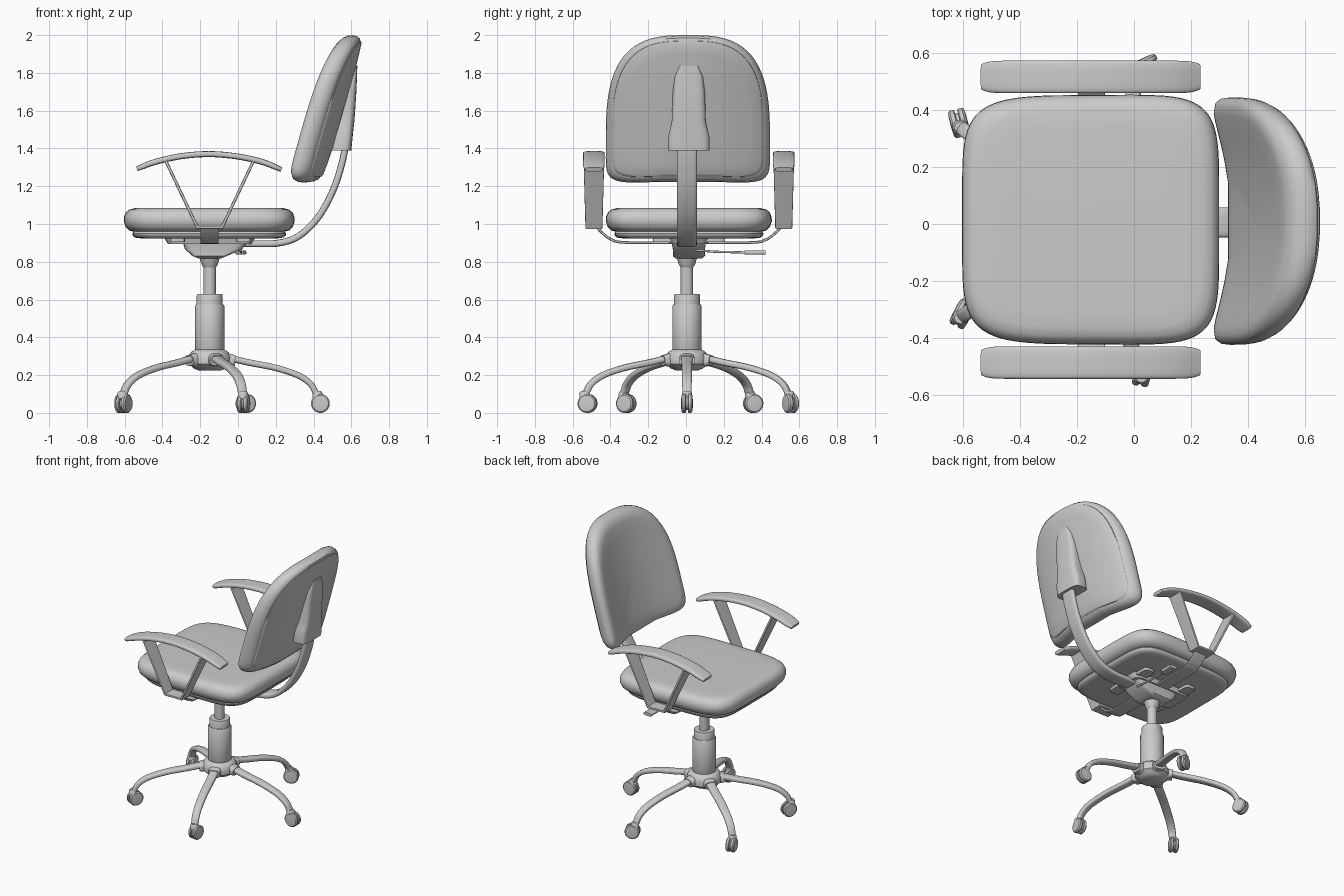
import bpy, math
from mathutils import Vector, Matrix

cube = bpy.data.objects.get("Cube")
if cube:
    bpy.data.objects.remove(cube)

grey = bpy.data.materials.new("light grey")
grey.use_nodes = True
COLOR = (0.6, 0.6, 0.6, 1)
grey.diffuse_color = COLOR
grey.node_tree.nodes["Principled BSDF"].inputs["Base Color"].default_value = COLOR

parts = []
MID_Y = 0.015                        # symmetry plane of the chair
AXIS = Vector((-0.15, 0.005, 0))     # column axis


def loft(name, rings, matrix=None):
    """Skin a list of equal-length rings and cap both ends."""
    n = len(rings[0])
    verts = [Vector(p) for ring in rings for p in ring]
    faces = [(i * n + j, i * n + (j + 1) % n, (i + 1) * n + (j + 1) % n, (i + 1) * n + j)
             for i in range(len(rings) - 1) for j in range(n)]
    faces += [tuple(range(n))[::-1], tuple(range(len(verts) - n, len(verts)))]
    mesh = bpy.data.meshes.new(name)
    mesh.from_pydata(verts, [], faces)
    if matrix:
        mesh.transform(matrix)
    bm = bmesh_fix(mesh)
    mesh.materials.append(grey)
    obj = bpy.data.objects.new(name, mesh)
    bpy.context.collection.objects.link(obj)
    parts.append(obj)
    return obj


def bmesh_fix(mesh):
    """Make all normals point outwards."""
    import bmesh
    bm = bmesh.new()
    bm.from_mesh(mesh)
    bmesh.ops.recalc_face_normals(bm, faces=bm.faces)
    bm.to_mesh(mesh)
    bm.free()


def oval(a, b, power, count):
    """Rounded-rectangle outline with half sizes a and b."""
    def bend(v):
        return math.copysign(abs(v) ** (2 / power), v)
    angles = [2 * math.pi * (k + 0.5) / count for k in range(count)]
    return [(a * bend(math.cos(t)), b * bend(math.sin(t))) for t in angles]


def lathe(name, profile, matrix, count=32):
    loft(name, [[(x, y, z) for x, y in oval(r, r, 2, count)] for r, z in profile], matrix)


def block(name, layers, power=8):
    """Stack of rounded rectangles: (z, x0, x1, half width)."""
    loft(name, [[((x0 + x1) / 2 + x, MID_Y + y, z) for x, y in oval((x1 - x0) / 2, w, power, 32)]
                for z, x0, x1, w in layers])


def smooth(points, steps=6):
    """Catmull-Rom curve through the points."""
    p = [Vector(q) for q in points]
    p = [2 * p[0] - p[1]] + p + [2 * p[-1] - p[-2]]
    out = []
    for a, b, c, d in zip(p, p[1:], p[2:], p[3:]):
        for k in range(steps):
            t = k / steps
            out.append(0.5 * (2 * b + (c - a) * t + (2 * a - 5 * b + 4 * c - d) * t * t
                              + (3 * b - a - 3 * c + d) * t ** 3))
    return out + [p[-2]]


def sweep(name, path, width, thick, origin, angle=0, power=4):
    """Sweep a flat bar along a path lying in a vertical plane."""
    path = [Vector(p) for p in path]
    u = Vector((math.cos(angle), math.sin(angle), 0))
    side = Vector((-u.y, u.x, 0))
    rings = []
    for i, p in enumerate(path):
        before = (p - path[i - 1]).normalized() if i else (path[1] - p).normalized()
        after = (path[i + 1] - p).normalized() if i + 1 < len(path) else before
        tan = (before + after).normalized()
        miter = 1 / max(0.5, tan.dot(after))
        w, th = width(i / (len(path) - 1)), thick(i / (len(path) - 1)) * miter
        rings.append([origin + u * (p.x - tan.y * b) + side * a + Vector((0, 0, p.y + tan.x * b))
                      for a, b in oval(w / 2, th / 2, power, 20)])
    loft(name, rings)


def const(v):
    return lambda t: v


# Seat cushion and the shell below it
def seat_ring(inset, z):
    ring = []
    for x, y in oval(0.4525 - inset, 0.44 - inset, 5.5, 72):
        taper = 1 - 0.05 * max(0, -x / 0.45) ** 2
        ring.append((x - 0.1525, MID_Y + y * taper, z))
    return ring


loft("seat_cushion", [seat_ring(*r) for r in (
    (0.06, 0.958), (0.03, 0.965), (0.01, 0.985), (0, 1.015), (0.002, 1.04),
    (0.012, 1.062), (0.03, 1.077), (0.06, 1.084), (0.12, 1.085))])
loft("seat_shell", [seat_ring(*r) for r in (
    (0.09, 0.924), (0.06, 0.928), (0.047, 0.94), (0.045, 0.95), (0.055, 0.962))])


# Backrest: tall rounded outline bent around the sitter
def back_ring(scale, depth):
    lower, upper = oval(0.435, 0.22, 6, 72), oval(0.435, 0.575, 3, 72)
    ring = []
    for low, high in zip(lower, upper):
        y, z = high if high[1] > 0 else (low[0], low[1] + 0.02 * (1 - (low[0] / 0.435) ** 2))
        y, z = y * scale, 1.6 + (z - 0.175) * scale
        ring.append((0.33 + 0.28 * (z - 1.25) - 0.45 * y * y + depth, 0.01 + y, z))
    return ring


loft("backrest_cushion", [back_ring(*r) for r in (
    (0.03, 0), (0.25, 0), (0.5, 0), (0.7, 0), (0.85, 0.002), (0.92, 0.008), (0.97, 0.024),
    (0.995, 0.045), (1, 0.065), (0.99, 0.09), (0.96, 0.11), (0.92, 0.118), (0.6, 0.115), (0.2, 0.115))])
loft("backrest_shell", [back_ring(*r) for r in (
    (0.9, 0.1), (0.925, 0.115), (0.92, 0.122), (0.89, 0.127), (0.75, 0.13),
    (0.5, 0.132), (0.25, 0.133), (0.03, 0.133))])

# Bracket that holds the spine to the backrest
block("spine_bracket", [(1.39, 0.49, 0.6, 0.11), (1.46, 0.5, 0.607, 0.11), (1.5, 0.5, 0.611, 0.1),
                        (1.55, 0.5, 0.617, 0.09), (1.7, 0.52, 0.627, 0.085),
                        (1.78, 0.55, 0.63, 0.075), (1.84, 0.58, 0.632, 0.05)], 4)
sweep("spine", smooth([(-0.1, 0.9), (0.1, 0.895), (0.22, 0.9), (0.32, 0.935), (0.42, 1.03),
                       (0.5, 1.17), (0.55, 1.32), (0.575, 1.45)]),
      const(0.105), const(0.036), Vector((0, 0.005, 0)))

# Armrests
for side, label in ((1, "left"), (-1, "right")):
    at = Vector((0, MID_Y + side * 0.5025, 0))
    arc = smooth([(-0.535, 1.292), (-0.44, 1.328), (-0.3, 1.359), (-0.15, 1.37),
                  (0, 1.357), (0.13, 1.328), (0.23, 1.288)])
    sweep(label + "_arm_pad", arc,
          lambda t: 0.115 - 0.025 * abs(2 * t - 1) ** 12,
          lambda t: 0.032 - 0.008 * abs(2 * t - 1) ** 8, at)
    sweep(label + "_arm_frame", [(-0.385, 1.34), (-0.215, 0.982), (-0.085, 0.982), (0.085, 1.34)],
          lambda t: 0.08 + 0.03 * abs(2 * t - 1), const(0.016), at, power=8)
sweep("arm_strut", smooth([(-0.485, 0.98), (-0.455, 0.95), (-0.41, 0.918), (-0.33, 0.902), (0, 0.9),
                           (0.33, 0.902), (0.41, 0.918), (0.455, 0.95), (0.485, 0.98)]),
      const(0.095), const(0.014), Vector((-0.15, MID_Y, 0)), math.pi / 2, 8)

# Tilt mechanism under the seat
block("mount_plate", [(0.893, -0.37, 0.07, 0.1), (0.925, -0.39, 0.09, 0.11)])
for x in (-0.32, 0.03):
    block("mount_rail", [(0.905, x - 0.04, x + 0.04, 0.19), (0.928, x - 0.04, x + 0.04, 0.19)])
block("tilt_housing", [(0.818, -0.21, -0.09, 0.07), (0.83, -0.24, -0.06, 0.085),
                       (0.865, -0.28, 0.02, 0.085), (0.895, -0.29, 0.045, 0.09)])
lever_at = Vector((0.015, 0, 0))
sweep("lever_rod", [(0.05, 0.862), (0.15, 0.853), (0.33, 0.849)], const(0.014), const(0.012),
      lever_at, math.pi / 2, 2)
sweep("lever_paddle", smooth([(0.31, 0.849), (0.34, 0.849), (0.42, 0.849)]),
      lambda t: 0.025 + 0.035 * min(1, 2 * t), const(0.022), lever_at, math.pi / 2)

# Gas column, sleeve and hub
place = Matrix.Translation(AXIS)
lathe("column_socket", [(0.034, 0.77), (0.045, 0.79), (0.055, 0.825)], place)
lathe("gas_rod", [(0.033, 0.6), (0.033, 0.8)], place)
lathe("column_collar", [(0.069, 0.56), (0.069, 0.622), (0.065, 0.63), (0.035, 0.63)], place)
lathe("column_sleeve", [(0.07, 0.25), (0.078, 0.26), (0.078, 0.565), (0.072, 0.575)], place)
lathe("hub", [(0.06, 0.225), (0.085, 0.235), (0.112, 0.26), (0.115, 0.295),
              (0.1, 0.322), (0.079, 0.335)], place)

# Five legs with swivelling twin-wheel casters
LEG = [(0.06, 0.285), (0.12, 0.285), (0.21, 0.266), (0.35, 0.238), (0.47, 0.198),
       (0.535, 0.152), (0.565, 0.1)]
for k, swivel in enumerate((0, 25, 105, 62, 80)):
    a = math.radians(72 * k)
    sweep("leg", smooth(LEG), lambda t: 0.064 - 0.016 * t, lambda t: 0.036 - 0.004 * t, AXIS, a, 3)
    sweep("leg_socket", [(0.07, 0.28), (0.1, 0.28), (0.135, 0.277)], const(0.082),
          lambda t: 0.085 - 0.03 * t, AXIS, a, 3)
    tip = AXIS + Vector((math.cos(a), math.sin(a), 0)) * 0.57
    lathe("caster_stem", [(0.027, 0.075), (0.027, 0.105), (0.02, 0.115)], Matrix.Translation(tip), 20)
    roll = Matrix.Rotation(math.radians(swivel), 4, "Z")
    spin = Matrix.Translation(tip + Vector((0, 0, 0.05))) @ roll \
        @ Matrix.Translation((0.016, 0, 0)) @ Matrix.Rotation(math.pi / 2, 4, "X")
    for s in (-1, 1):
        lathe("caster_wheel", [(0.046, s * 0.005), (0.05, s * 0.009), (0.05, s * 0.022),
                               (0.043, s * 0.029), (0.02, s * 0.031)], spin, 28)
    lathe("caster_core", [(0.036, -0.008), (0.036, 0.008)], spin, 20)

# Smooth shading with crisp edges
bpy.ops.object.select_all(action="DESELECT")
for obj in parts:
    obj.select_set(True)
bpy.context.view_layer.objects.active = parts[0]
bpy.ops.object.shade_smooth_by_angle(angle=math.radians(40))
